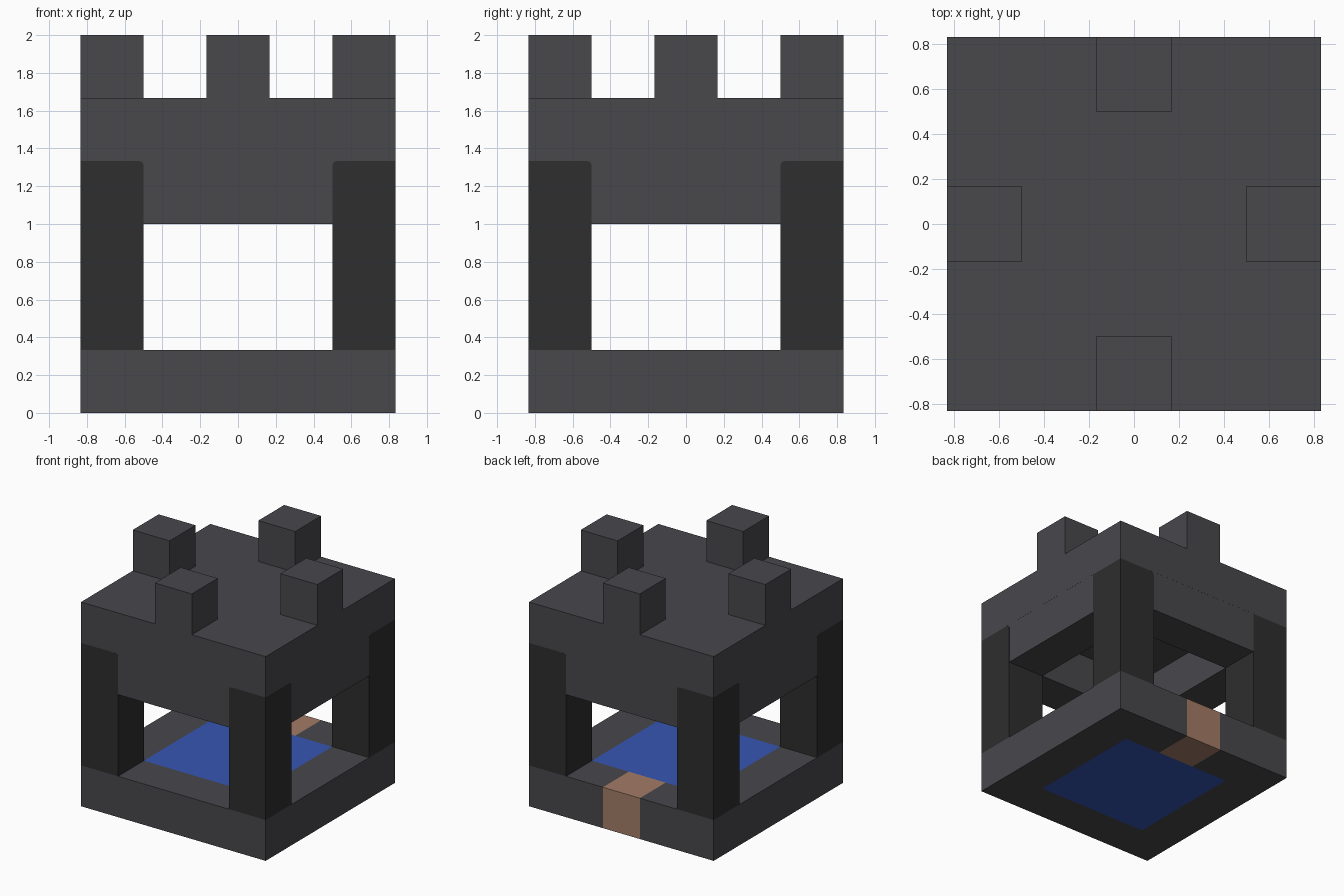
import bpy
import bmesh
from mathutils import Vector

default = bpy.data.objects.get("Cube")
if default:
    bpy.data.objects.remove(default, do_unlink=True)

U = 1 / 3          # module size
H = 2.5 * U        # half width of the building
INNER = 1.5 * U    # half width of the central opening


def make_material(name, rgb):
    linear = [((c / 255 + 0.055) / 1.055) ** 2.4 for c in rgb]
    m = bpy.data.materials.new(name)
    m.use_nodes = True
    m.diffuse_color = (*linear, 1)
    m.node_tree.nodes["Principled BSDF"].inputs["Base Color"].default_value = (*linear, 1)
    return m


STONE = make_material("dark grey stone", (72, 71, 75))
PILLAR = make_material("charcoal", (46, 46, 46))
WATER = make_material("water blue", (53, 86, 178))
PATH = make_material("path brown", (163, 124, 103))


def box_mesh(low, high):
    bm = bmesh.new()
    bmesh.ops.create_cube(bm, size=1)
    low, high = Vector(low), Vector(high)
    for v in bm.verts:
        v.co = (low + high) / 2 + v.co * (high - low)
    return bm


def finish(name, bm, *materials):
    bmesh.ops.recalc_face_normals(bm, faces=bm.faces)
    mesh = bpy.data.meshes.new(name)
    bm.to_mesh(mesh)
    bm.free()
    for m in materials:
        mesh.materials.append(m)
    obj = bpy.data.objects.new(name, mesh)
    bpy.context.collection.objects.link(obj)
    return obj


def box(name, low, high, material):
    return finish(name, box_mesh(low, high), material)


# Base slab, cut into a stone rim, a pool and a path at the back
bm = box_mesh((-H, -H, 0), (H, H, U))
cuts = [(axis, side * d) for axis, d in (("X", INNER), ("X", U / 2), ("Y", INNER))
        for side in (-1, 1)]
for axis, d in cuts:
    normal = Vector((axis == "X", axis == "Y", 0))
    bmesh.ops.bisect_plane(bm, geom=bm.verts[:] + bm.edges[:] + bm.faces[:],
                           plane_co=normal * d, plane_no=normal)
for f in bm.faces:
    c = f.calc_center_median()
    if max(abs(c.x), abs(c.y)) < INNER:
        f.material_index = 1
    elif abs(c.x) < U / 2 and c.y > INNER:
        f.material_index = 2
finish("base", bm, STONE, WATER, PATH)

# Corner pillars with the inner top edges rounded
for sx, x_name in ((-1, "right"), (1, "left")):
    for sy, y_name in ((-1, "front"), (1, "back")):
        bm = box_mesh((INNER, INNER, U), (H, H, 4 * U))
        top_inner = []
        for e in bm.edges:
            mid = (e.verts[0].co + e.verts[1].co) / 2
            if mid.z > 3.9 * U and min(mid.x, mid.y) < INNER + 0.01:
                top_inner.append(e)
        bmesh.ops.bevel(bm, geom=top_inner, offset=0.025, segments=3,
                        profile=0.5, affect="EDGES")
        for v in bm.verts:
            v.co.x *= sx
            v.co.y *= sy
        finish(f"{y_name}_{x_name}_pillar", bm, PILLAR)

# Roof slab over a recessed ceiling
box("roof", (-H, -H, 4 * U), (H, H, 5 * U), STONE)

# Lintels between the pillars, and one battlement block per side
LAP = INNER + 0.03
OUT = H - 0.0006
for side, name in ((-1, "front"), (1, "back")):
    near, far = sorted((side * INNER, side * OUT))
    box(name + "_lintel", (-LAP, near, 3 * U), (LAP, far, 4 * U), STONE)
    near, far = sorted((side * INNER, side * H))
    box(name + "_battlement", (-U / 2, near, 5 * U), (U / 2, far, 6 * U), STONE)
for side, name in ((-1, "right"), (1, "left")):
    near, far = sorted((side * INNER, side * OUT))
    box(name + "_lintel", (near, -LAP, 3 * U), (far, LAP, 4 * U), STONE)
    near, far = sorted((side * INNER, side * H))
    box(name + "_battlement", (near, -U / 2, 5 * U), (far, U / 2, 6 * U), STONE)
